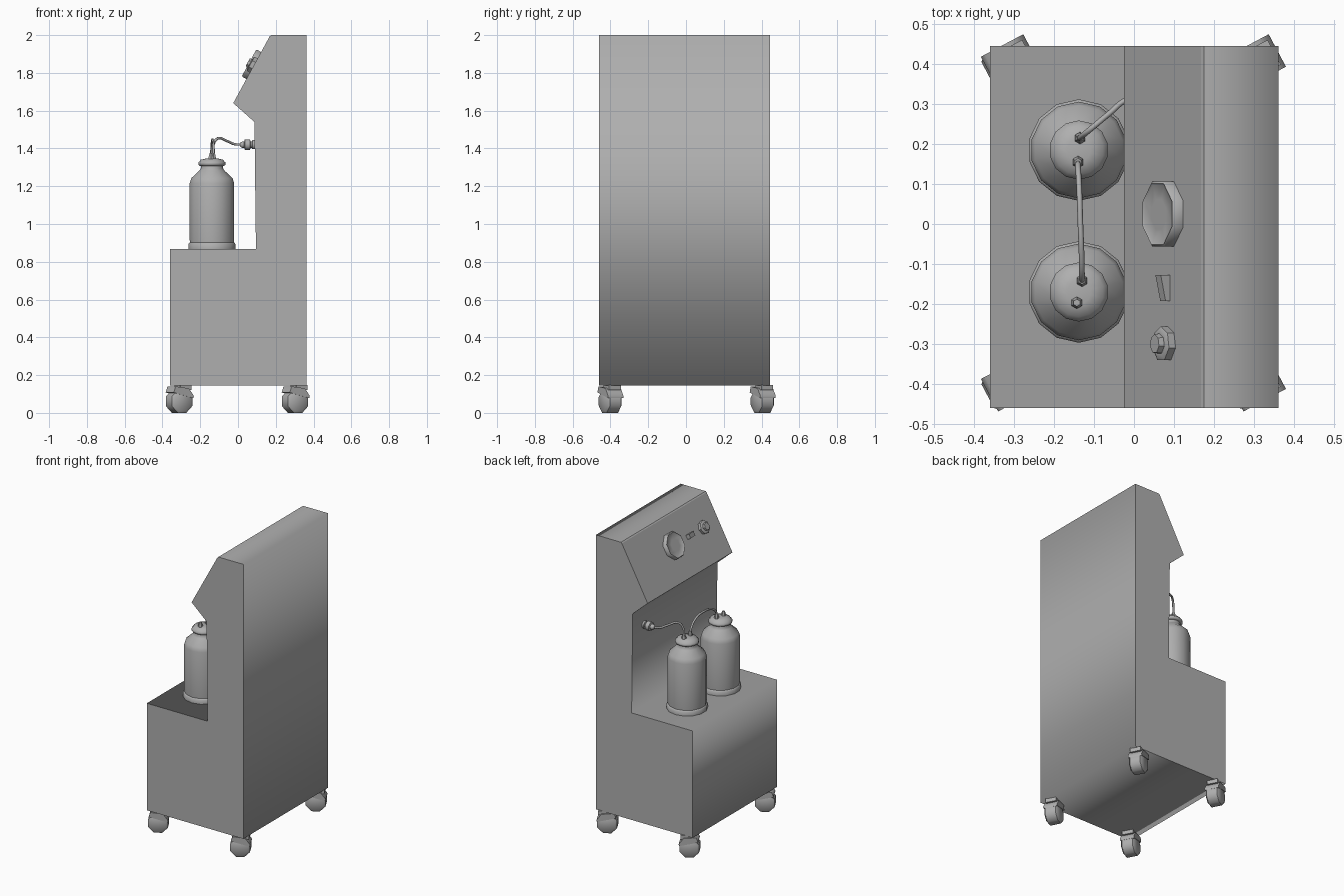
import bpy, bmesh, math
from mathutils import Matrix, Vector

if "Cube" in bpy.data.objects:
    bpy.data.objects.remove(bpy.data.objects["Cube"])

grey = bpy.data.materials.new("dark_grey")
grey.diffuse_color = (0.43, 0.43, 0.43, 1)
grey.use_nodes = True
grey.node_tree.nodes["Principled BSDF"].inputs["Base Color"].default_value = grey.diffuse_color


def finish(name, bm, matrix=None, smooth=None):
    bmesh.ops.remove_doubles(bm, verts=bm.verts, dist=1e-5)
    if matrix is not None:
        bm.transform(matrix)
    bmesh.ops.recalc_face_normals(bm, faces=bm.faces)
    mesh = bpy.data.meshes.new(name)
    bm.to_mesh(mesh)
    bm.free()
    mesh.materials.append(grey)
    ob = bpy.data.objects.new(name, mesh)
    bpy.context.collection.objects.link(ob)
    if smooth:
        bpy.ops.object.select_all(action='DESELECT')
        ob.select_set(True)
        bpy.context.view_layer.objects.active = ob
        bpy.ops.object.shade_smooth_by_angle(angle=math.radians(smooth))
    return ob


def extrude_xz(name, profile, y0, y1, matrix=None, sharp=None):
    """Closed x/z outline pulled along y; sharp lists the corners kept hard
    while the rest of the outline is shaded smooth."""
    bm = bmesh.new()
    near, far = [[bm.verts.new((x, y, z)) for x, z in profile] for y in (y0, y1)]
    n = len(profile)
    caps = [bm.faces.new(near), bm.faces.new(far)]
    for i in range(n):
        j = (i + 1) % n
        bm.faces.new((near[i], near[j], far[j], far[i]))
    if sharp is not None:
        for f in bm.faces:
            f.smooth = True
        for f in caps:
            for e in f.edges:
                e.smooth = False
        for i in sharp:
            bm.edges.get((near[i], far[i])).smooth = False
    return finish(name, bm, matrix)


def lathe(name, profile, sides, matrix, smooth=None):
    """Turned part: (radius, height) pairs around local z."""
    bm = bmesh.new()
    rings = [[bm.verts.new((r * math.cos(2 * math.pi * (i + .5) / sides),
                            r * math.sin(2 * math.pi * (i + .5) / sides), z))
              for i in range(sides)] for r, z in profile]
    for a, b in zip(rings, rings[1:]):
        for i in range(sides):
            j = (i + 1) % sides
            bm.faces.new((a[i], a[j], b[j], b[i]))
    bm.faces.new(rings[0])
    bm.faces.new(rings[-1])
    return finish(name, bm, matrix, smooth)


def tube(name, points, radius=0.007):
    cu = bpy.data.curves.new(name, 'CURVE')
    cu.dimensions = '3D'
    cu.bevel_depth = radius
    cu.bevel_resolution = 1
    cu.resolution_u = 4
    cu.use_fill_caps = True
    cu.materials.append(grey)
    sp = cu.splines.new('BEZIER')
    sp.bezier_points.add(len(points) - 1)
    for bp, p in zip(sp.bezier_points, points):
        bp.co = p
        bp.handle_left_type = bp.handle_right_type = 'AUTO'
    ob = bpy.data.objects.new(name, cu)
    bpy.context.collection.objects.link(ob)
    return ob


# Cabinet with low shelf, back wall and overhanging console head
extrude_xz("cabinet", [(-0.36, 0.145), (0.362, 0.145), (0.362, 2.0), (0.175, 2.0), (0.168, 1.994),
                       (-0.025, 1.64), (0.087, 1.54), (0.095, 0.868), (-0.36, 0.868)],
           -0.46, 0.445, sharp=[3, 4, 5])

# Controls on the sloping console face
up = Vector((0.195, 0, 0.36)).normalized()
out = Vector((-up.z, 0, up.x))


def panel_matrix(y, x=0.083):
    origin = Vector((x, y, 1.64 + (x + 0.025) / 0.195 * 0.36))
    rot = Matrix((Vector((0, -1, 0)), up, out)).transposed().to_4x4()
    return Matrix.Translation(origin) @ rot


lathe("gauge", [(0.088, -0.01), (0.088, 0.024), (0.083, 0.028), (0.078, 0.024), (0.04, 0.024)],
      8, panel_matrix(0.025), 50)
lathe("control_knob", [(0.044, -0.01), (0.044, 0.018), (0.036, 0.022), (0.026, 0.022),
                       (0.024, 0.036), (0.016, 0.036)], 7, panel_matrix(-0.30), 50)
extrude_xz("rocker_switch", [(-0.033, -0.005), (0.033, -0.005), (0.033, 0.012), (-0.033, 0.026)],
           -0.014, 0.014, panel_matrix(-0.16))

# Two bottles, each with base ring, turned body and lid
for label, y in (("back", 0.185), ("front", -0.17)):
    place = Matrix.Translation((-0.138, y, 0))
    lathe(label + "_bottle_base_ring", [(0.127, 0.868), (0.127, 0.895), (0.118, 0.904)],
          14, place, 60)
    lathe(label + "_bottle", [(0.118, 0.88), (0.121, 0.92), (0.121, 1.215), (0.112, 1.243),
                              (0.068, 1.283), (0.060, 1.295), (0.060, 1.325)], 14, place, 60)
    lathe(label + "_bottle_lid", [(0.066, 1.308), (0.074, 1.314), (0.074, 1.326), (0.066, 1.332),
                                  (0.062, 1.340), (0.03, 1.347), (0.006, 1.348)], 14, place, 75)

# Tube fittings on the lids
fittings = [(-0.135, 0.215), (-0.140, 0.155), (-0.130, -0.142), (-0.143, -0.197)]
for i, (x, y) in enumerate(fittings):
    lathe(f"lid_fitting_{i + 1}", [(0.015, 1.335), (0.015, 1.352), (0.009, 1.375)], 6,
          Matrix.Translation((x, y, 0)), 50)

# Tubes and the wall connector
tube("wall_tube", [(-0.135, 0.215, 1.35), (-0.133, 0.217, 1.41), (-0.108, 0.238, 1.453),
                   (-0.06, 0.278, 1.44), (-0.02, 0.31, 1.423), (0.03, 0.32, 1.42)])
tube("link_tube", [(-0.140, 0.155, 1.35), (-0.140, 0.145, 1.39), (-0.137, 0.09, 1.435),
                   (-0.134, 0.0, 1.445), (-0.131, -0.08, 1.43), (-0.130, -0.135, 1.39),
                   (-0.130, -0.142, 1.35)])
lathe("wall_connector", [(0.010, 0.01), (0.018, 0.022), (0.018, 0.033), (0.030, 0.036),
                         (0.030, 0.064), (0.018, 0.066), (0.018, 0.074), (0.026, 0.076),
                         (0.026, 0.10)], 8,
      Matrix.Translation((0, 0.32, 1.42)) @ Matrix.Rotation(math.pi / 2, 4, 'Y'), 50)

# Swivelled casters: barrel wheel, hood and mounting plate
for label, x, y in (("front_left", -0.312, -0.402), ("front_right", 0.302, -0.402),
                    ("back_left", -0.312, 0.404), ("back_right", 0.302, 0.404)):
    turn = Matrix.Translation((x, y, 0)) @ Matrix.Rotation(math.radians(28), 4, 'Z')
    lathe(label + "_caster_wheel", [(0.052, -0.044), (0.066, -0.034), (0.066, 0.034),
                                    (0.052, 0.044)], 8,
          turn @ Matrix.Translation((0, 0, 0.061)) @ Matrix.Rotation(math.pi / 2, 4, 'X'), 50)
    extrude_xz(label + "_caster_hood", [(-0.056, 0.108), (0.062, 0.078), (0.064, 0.09),
                                        (0.035, 0.13), (-0.045, 0.14)], -0.046, 0.046, turn, [0, 1])
    extrude_xz(label + "_caster_plate", [(-0.01, 0.12), (0.055, 0.12), (0.055, 0.148),
                                         (-0.01, 0.148)], -0.035, 0.035, turn)
